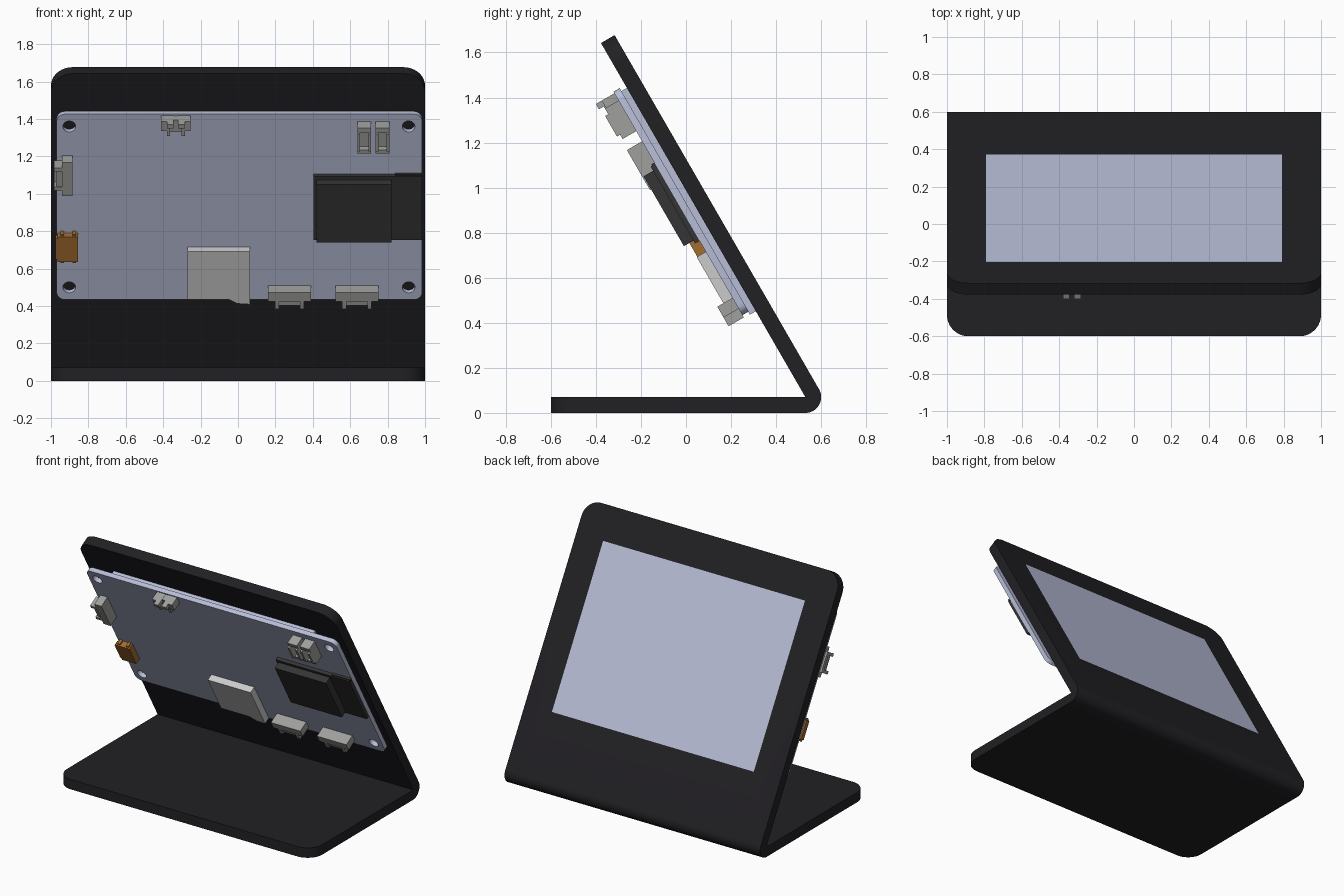
import bpy, bmesh, math
from mathutils import Matrix

if "Cube" in bpy.data.objects:
    bpy.data.objects.remove(bpy.data.objects["Cube"])

C, S = 0.5, math.sqrt(3) / 2
# Panel frame: local x = width, y = up the slope, z = out of the inner face
PANEL = Matrix(((1, 0, 0, 0), (0, -C, -S, 0.53), (0, S, -C, 0.07), (0, 0, 0, 1)))
T = 0.07


def material(name, rgb):
    m = bpy.data.materials.new(name)
    m.diffuse_color = (*rgb, 1)
    m.use_nodes = True
    m.node_tree.nodes["Principled BSDF"].inputs["Base Color"].default_value = m.diffuse_color
    return m


BLACK = material("case_black", (0.015, 0.014, 0.017))
LILAC = material("display_lilac", (0.48, 0.51, 0.68))
CHIP = material("chip_black", (0.035, 0.035, 0.035))
GREY = material("connector_grey", (0.35, 0.35, 0.34))
STEEL = material("slot_steel", (0.52, 0.52, 0.51))
COPPER = material("port_copper", (0.36, 0.15, 0.03))


def finish(name, bm, mat, matrix):
    bmesh.ops.recalc_face_normals(bm, faces=bm.faces[:])
    me = bpy.data.meshes.new(name)
    bm.to_mesh(me)
    bm.free()
    me.materials.append(mat)
    ob = bpy.data.objects.new(name, me)
    bpy.context.collection.objects.link(ob)
    ob.matrix_world = matrix
    return ob


def boxes(name, items, mat, matrix=PANEL):
    """One object from boxes given as (x0, x1, y0, y1, z0, z1)."""
    bm = bmesh.new()
    for x0, x1, y0, y1, z0, z1 in items:
        m = Matrix.Translation(((x0 + x1) / 2, (y0 + y1) / 2, (z0 + z1) / 2))
        m = m @ Matrix.Diagonal((x1 - x0, y1 - y0, z1 - z0, 1))
        bmesh.ops.create_cube(bm, size=1, matrix=m)
    return finish(name, bm, mat, matrix)


def prism(bm, pts, vec):
    f = bm.faces.new([bm.verts.new(p) for p in pts])
    r = bmesh.ops.extrude_face_region(bm, geom=[f])
    bmesh.ops.translate(bm, vec=vec, verts=[v for v in r["geom"] if isinstance(v, bmesh.types.BMVert)])


def round_edges(bm, test, radius, seg):
    bmesh.ops.bevel(bm, geom=[e for e in bm.edges if test(e)], offset=radius,
                    segments=seg, profile=0.5, affect='EDGES')


def cut(ob, cutter):
    mod = ob.modifiers.new("cut", 'BOOLEAN')
    mod.operation, mod.solver, mod.object = 'DIFFERENCE', 'EXACT', cutter
    smooth_or_apply(ob, lambda: bpy.ops.object.modifier_apply(modifier="cut"))
    bpy.data.objects.remove(cutter)


def smooth_or_apply(ob, op):
    bpy.context.view_layer.update()
    bpy.ops.object.select_all(action='DESELECT')
    ob.select_set(True)
    bpy.context.view_layer.objects.active = ob
    op()


def smooth(ob):
    smooth_or_apply(ob, lambda: bpy.ops.object.shade_smooth_by_angle(angle=math.radians(30)))


# Bent case: base plate, rounded fold and leaning panel in one profile
L = 1.815
profile = [(-0.6, T), (-0.6, 0)]
for i in range(17):
    a = math.radians(-90 + 120 * i / 16)
    profile.append((0.53 + T * math.cos(a), 0.07 + T * math.sin(a)))
for d in (-T, 0):
    p = PANEL @ Matrix.Translation((0, L, d))
    profile.append((p[1][3], p[2][3]))
profile.append((0.53, T))
bm = bmesh.new()
prism(bm, [(-1, y, z) for y, z in profile], (2, 0, 0))


def tip_edge(e):
    a, b = (v.co for v in e.verts)
    if abs(a.x - b.x) > 0.01:
        return False
    return max(a.y, b.y) < -0.59 or min(a.z, b.z) > 1.6


round_edges(bm, tip_edge, 0.115, 12)
case = finish("folded_case", bm, BLACK, Matrix.Identity(4))
cut(case, boxes("window_cutter", [(-0.79, 0.79, 0.44, 1.585, -0.2, 0.2)], BLACK))
smooth(case)

# Display filling the window and backing the board
boxes("display", [(-0.79, 0.79, 0.44, 1.585, -T, 0.03)], LILAC)

# Circuit board with rounded corners and four mounting holes
B = 0.06
bm = bmesh.new()
prism(bm, [(-0.97, 0.455, 0.028), (0.985, 0.455, 0.028), (0.985, 1.6, 0.028), (-0.97, 1.6, 0.028)],
      (0, 0, B - 0.028))
round_edges(bm, lambda e: abs(e.verts[0].co.z - e.verts[1].co.z) > 0.01, 0.045, 6)
board = finish("circuit_board", bm, LILAC, PANEL)
bm = bmesh.new()
for x in (-0.902, 0.912):
    for s in (0.531, 1.524):
        bmesh.ops.create_cone(bm, cap_ends=True, segments=24, radius1=0.034, radius2=0.034,
                              depth=0.2, matrix=Matrix.Translation((x, s, 0.05)))
cut(board, finish("hole_cutter", bm, LILAC, PANEL))
smooth(board)

# Radio module: carrier plate and raised can
boxes("module_plate", [(0.405, 0.98, 0.835, 1.23, B, 0.083), (0.84, 0.985, 1.22, 1.237, B, 0.075)], CHIP)
boxes("module_can", [(0.42, 0.82, 0.85, 1.208, 0.083, 0.132)], CHIP)

# Card slot with a stepped lower lip
bm = bmesh.new()
prism(bm, [(x, s, B) for x, s in ((-0.27, 0.78), (-0.27, 0.484), (-0.05, 0.484), (-0.005, 0.458),
                                  (0.065, 0.453), (0.065, 0.78))], (0, 0, 0.047))
finish("card_slot", bm, STEEL, PANEL)


# Side-entry sockets: wide back, narrower nose, thin lips
def socket(name, x, s, angle, w):
    n = 0.68 * w
    m = PANEL @ Matrix.Translation((x, s, 0)) @ Matrix.Rotation(math.radians(angle), 4, 'Z')
    parts = [(-w, w, -0.055, 0, B, 0.138), (-n, n, -0.098, -0.055, B, 0.085),
             (-n, n, -0.085, -0.055, 0.115, 0.13)]
    for k in (-1, 1):
        a, b = sorted((k * n, k * (n - 0.022)))
        parts.append((a, b, -0.1, -0.055, B, 0.138))
    boxes(name, parts, GREY, m)


socket("lower_socket_left", 0.275, 0.543, 0, 0.115)
socket("lower_socket_right", 0.635, 0.543, 0, 0.115)
socket("side_socket", -0.885, 1.243, -90, 0.103)

# Upper socket: two tall wings, low middle and hanging legs
parts = [(-0.38, -0.285, 1.515, 1.59, B, 0.105)]
for k in (-1, 1):
    for a, b, s0, s1, top in ((0.045, 0.078, 1.535, 1.592, 0.125), (0.012, 0.048, 1.565, 1.592, 0.155),
                              (0.03, 0.048, 1.505, 1.565, 0.13)):
        x0, x1 = sorted((-0.3325 + k * a, -0.3325 + k * b))
        parts.append((x0, x1, s0, s1, B, top))
boxes("upper_socket", parts, GREY)

# Pair of upright two-pin headers with open wells
for name, x in (("pin_header_left", 0.675), ("pin_header_right", 0.772)):
    parts = [(x - 0.037, x + 0.037, 1.398, 1.555, B, 0.095),
             (x - 0.037, x + 0.037, 1.398, 1.42, 0.095, 0.13),
             (x - 0.037, x + 0.037, 1.525, 1.555, 0.095, 0.13)]
    for k in (-1, 1):
        x0, x1 = sorted((x + k * 0.037, x + k * 0.022))
        parts.append((x0, x1, 1.42, 1.525, 0.095, 0.146))
    boxes(name, parts, GREY)

# Copper charging port with flared tabs
parts = [(-0.965, -0.855, 0.712, 0.868, B, 0.104), (-0.977, -0.965, 0.725, 0.855, 0.066, 0.1)]
for x in (-0.95, -0.885):
    parts += [(x, x + 0.02, 0.702, 0.712, B, 0.095), (x, x + 0.02, 0.868, 0.878, B, 0.095)]
boxes("charging_port", parts, COPPER)
